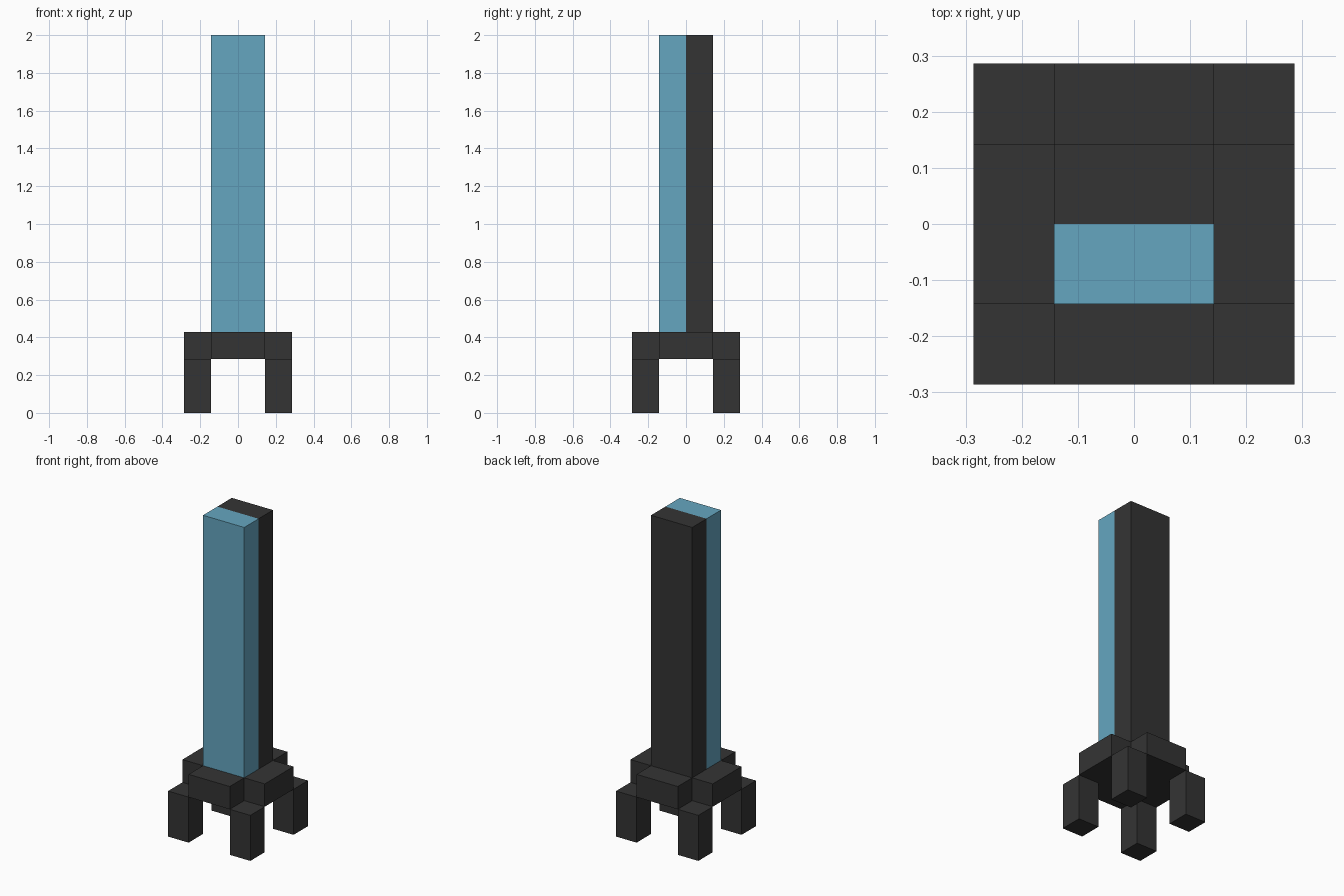
import bpy
import bmesh

if "Cube" in bpy.data.objects:
    bpy.data.objects.remove(bpy.data.objects["Cube"], do_unlink=True)

U = 1 / 7  # the whole model sits on a grid of this step


def material(name, rgb):
    mat = bpy.data.materials.new(name)
    mat.use_nodes = True
    mat.diffuse_color = (*rgb, 1)
    mat.node_tree.nodes["Principled BSDF"].inputs["Base Color"].default_value = (*rgb, 1)
    return mat


def prism(name, outline, z0, z1, mat):
    """Extrude a floor outline (in grid steps) from z0 to z1."""
    bm = bmesh.new()
    face = bm.faces.new([bm.verts.new((x * U, y * U, z0 * U)) for x, y in outline])
    grown = bmesh.ops.extrude_face_region(bm, geom=[face])["geom"]
    top = [v for v in grown if isinstance(v, bmesh.types.BMVert)]
    bmesh.ops.translate(bm, verts=top, vec=(0, 0, (z1 - z0) * U))
    bmesh.ops.recalc_face_normals(bm, faces=bm.faces)
    mesh = bpy.data.meshes.new(name)
    bm.to_mesh(mesh)
    bm.free()
    mesh.materials.append(mat)
    obj = bpy.data.objects.new(name, mesh)
    bpy.context.collection.objects.link(obj)
    return obj


def rect(x0, x1, y0, y1):
    return [(x0, y0), (x1, y0), (x1, y1), (x0, y1)]


charcoal = material("charcoal", (0.034, 0.034, 0.034))
blue = material("sky_blue", (0.130, 0.381, 0.527))

# Four corner legs
for side, sx in (("left", 1), ("right", -1)):
    for end, sy in (("front", -1), ("back", 1)):
        x0, x1 = sorted((sx, 2 * sx))
        y0, y1 = sorted((sy, 2 * sy))
        prism(f"{end}_{side}_leg", rect(x0, x1, y0, y1), 0, 2, charcoal)

# Cross-shaped base resting between the legs
cross = [(-1, -2), (1, -2), (1, -1), (2, -1), (2, 1), (1, 1),
         (1, 2), (-1, 2), (-1, 1), (-2, 1), (-2, -1), (-1, -1)]
prism("cross_base", cross, 2, 3, charcoal)

# Tall column: coloured front half and dark back half
prism("column_front", rect(-1, 1, -1, 0), 3, 14, blue)
prism("column_back", rect(-1, 1, 0, 1), 3, 14, charcoal)
